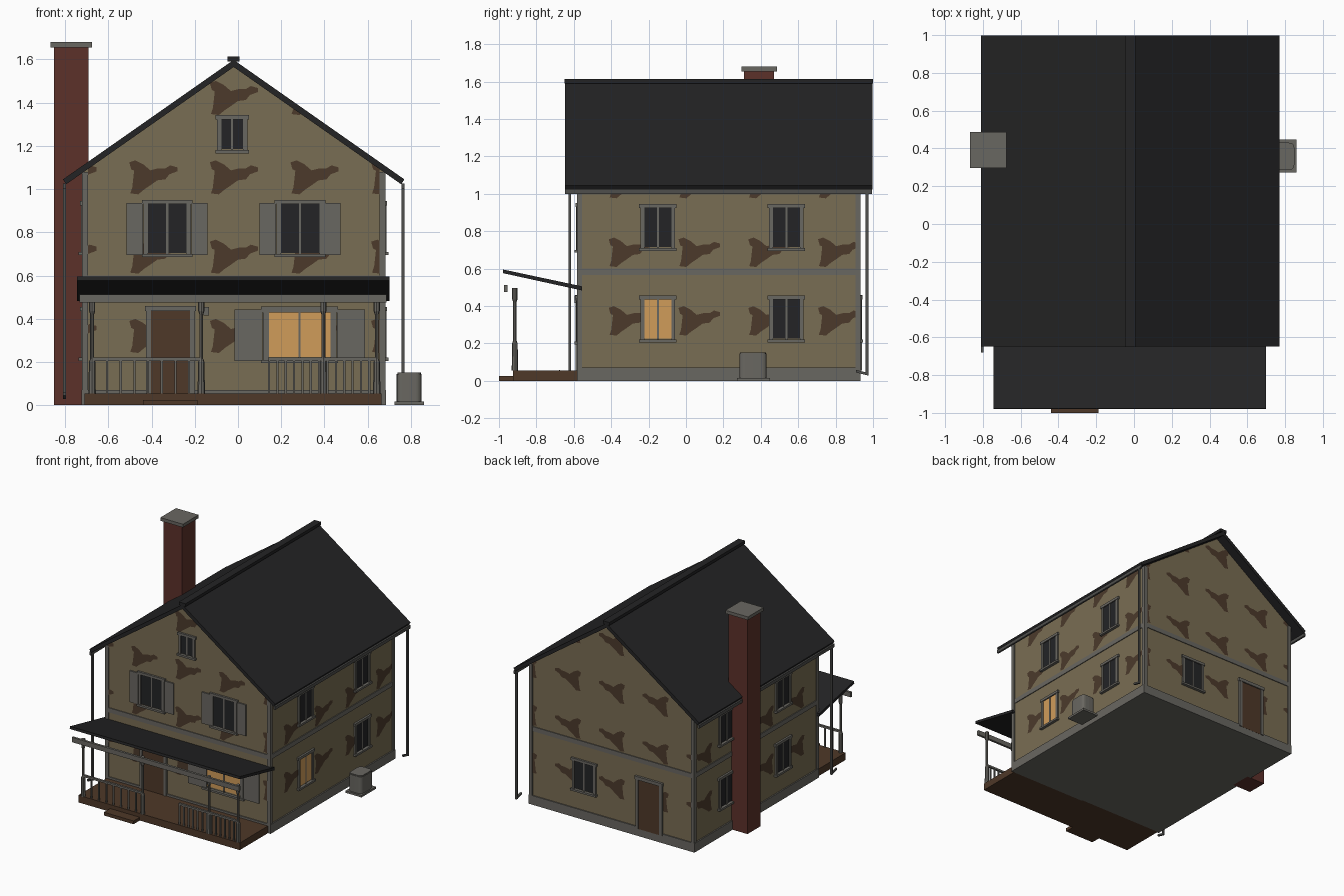
import bpy, bmesh, math
from mathutils import Vector

if "Cube" in bpy.data.objects:
    bpy.data.objects.remove(bpy.data.objects["Cube"])

def mat(name, r, g, b):
    m = bpy.data.materials.new(name)
    lin = [((c / 255 + 0.055) / 1.055) ** 2.4 for c in (r, g, b)]
    m.diffuse_color = (*lin, 1)
    m.use_nodes = True
    m.node_tree.nodes["Principled BSDF"].inputs["Base Color"].default_value = m.diffuse_color
    return m

TAN = mat("tan siding", 121, 109, 83)
BLOTCH = mat("brown blotch", 76, 58, 43)
ROOF = mat("charcoal roof", 36, 36, 37)
TRIM = mat("grey trim", 105, 103, 97)
BRICK = mat("red brick", 92, 49, 42)
WOOD = mat("brown wood", 78, 56, 40)
GLASS = mat("dark glass", 35, 36, 38)
AMBER = mat("lit amber glass", 208, 156, 90)
PIPE = mat("gutter grey", 78, 78, 76)

CX, HW = -0.02, 0.695            # house centre line and half width
YF, YB = -0.575, 0.925           # front and back wall planes

def finish(name, bm, m):
    me = bpy.data.meshes.new(name)
    bm.to_mesh(me)
    bm.free()
    me.materials.append(m)
    ob = bpy.data.objects.new(name, me)
    bpy.context.collection.objects.link(ob)
    return ob

def boxes(name, m, *exts):
    """One object made of axis-aligned boxes (x0, x1, y0, y1, z0, z1)."""
    bm = bmesh.new()
    for e in exts:
        vs = bmesh.ops.create_cube(bm, size=1)["verts"]
        for v in vs:
            v.co = Vector([(e[2 * i] + e[2 * i + 1]) / 2 + v.co[i] * abs(e[2 * i + 1] - e[2 * i])
                           for i in range(3)])
    return finish(name, bm, m)

def prism(name, m, pts, a, b, axis):
    """Extrude a 2D profile from a to b along an axis."""
    put = {"x": lambda p, t: (t, p[0], p[1]), "y": lambda p, t: (p[0], t, p[1]),
           "z": lambda p, t: (p[0], p[1], t)}[axis]
    bm = bmesh.new()
    lo, hi = [[bm.verts.new(put(p, t)) for p in pts] for t in (a, b)]
    bm.faces.new(lo)
    bm.faces.new(hi)
    for i in range(len(pts)):
        j = (i + 1) % len(pts)
        bm.faces.new((lo[i], lo[j], hi[j], hi[i]))
    bmesh.ops.recalc_face_normals(bm, faces=bm.faces)
    return finish(name, bm, m)

def on_wall(side, u0, u1, d0, d1, z0, z1):
    """Box extents from wall coordinates: along, outward, up."""
    if side == "front":
        return (u0, u1, YF - d1, YF - d0, z0, z1)
    if side == "back":
        return (u0, u1, YB + d0, YB + d1, z0, z1)
    if side == "right":
        return (CX + HW + d0, CX + HW + d1, u0, u1, z0, z1)
    return (CX - HW - d1, CX - HW - d0, u0, u1, z0, z1)

# House body and foundation
SLOPE, APEX = 0.70, 1.565
eave = APEX - SLOPE * HW
prism("house_walls", TAN, [(CX - HW, 0.03), (CX + HW, 0.03), (CX + HW, eave),
                           (CX, APEX), (CX - HW, eave)], YF, YB, "y")
boxes("foundation", TRIM, (-0.725, 0.685, -0.583, 0.933, 0, 0.07))

# Corner boards and the band between storeys
corners = []
for sx in (-1, 1):
    for y0, y1 in ((YF - 0.008, YF + 0.02), (YB - 0.02, YB + 0.008)):
        x = CX + sx * HW
        corners.append((x - sx * 0.02, x + sx * 0.008, y0, y1, 0.07, eave))
boxes("corner_boards", TRIM, *corners)
boxes("storey_band", TRIM, (-0.721, 0.681, YF - 0.006, YB + 0.006, 0.565, 0.6))

# Brown blotches repeating over every wall
BLOB = [(-24, 14), (-18, 16), (-10, 12), (-3, 6), (5, 8), (12, 8), (17, 11), (24, 9), (24, 5),
        (16, 2), (12, -3), (4, -4), (-3, -9), (-9, -13), (-15, -18), (-23, -17), (-21, -11),
        (-14, -6), (-11, -1), (-15, 4), (-22, 7)]

def blotches(side):
    gable = side in ("front", "back")
    u0, u1 = (CX - HW, CX + HW) if gable else (YF, YB)
    first = -0.765 if gable else -0.675
    bm = bmesh.new()
    for i in range(6):
        for k in range(4):
            cu, cz = first + 0.373 * i, 0.325 + 0.367 * k
            bm.faces.new([bm.verts.new((cu + p / 216, 0, cz + q / 216)) for p, q in BLOB])
    bmesh.ops.triangulate(bm, faces=bm.faces)
    cuts = [((u0 + 0.02, 0, 0), (-1, 0, 0)), ((u1 - 0.02, 0, 0), (1, 0, 0))]
    if gable:
        cuts += [((CX, 0, APEX), (s * SLOPE, 0, 1)) for s in (-1, 1)]
    else:
        cuts.append(((0, 0, eave), (0, 0, 1)))
    for co, no in cuts:
        bmesh.ops.bisect_plane(bm, geom=bm.verts[:] + bm.edges[:] + bm.faces[:],
                               plane_co=co, plane_no=no, clear_outer=True)
    for v in bm.verts:
        e = on_wall(side, v.co.x, v.co.x, 0.003, 0.003, v.co.z, v.co.z)
        v.co = (e[0], e[2], e[4])
    out = Vector({"front": (0, -1, 0), "back": (0, 1, 0), "right": (1, 0, 0), "left": (-1, 0, 0)}[side])
    for f in bm.faces:
        f.normal_update()
        if f.normal.dot(out) < 0:
            f.normal_flip()
    finish(side + "_wall_blotches", bm, BLOTCH)

for s in ("front", "back", "left", "right"):
    blotches(s)

# Windows: pane, surround, header, sill and mullions
def window(name, side, u0, u1, z0, z1, pane=GLASS, shutter=0, t=0.02):
    W = lambda *a: on_wall(side, *a)
    boxes(name + "_pane", pane, W(u0 + t, u1 - t, 0, 0.006, z0 + t, z1 - t))
    c = (u0 + u1) / 2
    boxes(name + "_frame", TRIM,
          W(u0, u0 + t, 0, 0.012, z0, z1), W(u1 - t, u1, 0, 0.012, z0, z1),
          W(u0 - 0.008, u1 + 0.008, 0, 0.015, z1 - t, z1),
          W(u0 - 0.008, u1 + 0.008, 0, 0.022, z0, z0 + 0.015),
          W(c - 0.005, c + 0.005, 0, 0.009, z0, z1))
    if shutter:
        boxes(name + "_shutters", TRIM,
              W(u0 - shutter, u0 - 0.002, 0, 0.01, z0 + 0.01, z1 - 0.015),
              W(u1 + 0.002, u1 + shutter, 0, 0.01, z0 + 0.01, z1 - 0.015))

window("upper_left_window", "front", -0.437, -0.218, 0.685, 0.95, shutter=0.078)
window("upper_right_window", "front", 0.178, 0.397, 0.685, 0.95, shutter=0.078)
window("attic_window", "front", -0.097, 0.043, 1.165, 1.342)
window("porch_window", "front", 0.115, 0.455, 0.195, 0.457, AMBER, 0.132, 0.028)
window("back_window", "back", 0.115, 0.315, 0.205, 0.455)
for side in ("left", "right"):
    for tag, u in (("front", -0.15), ("back", 0.537)):
        for floor, z in (("lower", 0.205), ("upper", 0.695)):
            lit = (side, tag, floor) == ("right", "front", "lower")
            window(f"{side}_{floor}_{tag}_window", side, u - 0.092, u + 0.092, z, z + 0.25,
                   AMBER if lit else GLASS)

# Doors with surrounds, and the porch lamp
for side, c in (("front", -0.312), ("back", -0.34)):
    D = lambda *a: on_wall(side, *a)
    boxes(side + "_door", WOOD, D(c - 0.09, c + 0.09, 0, 0.009, 0.055, 0.44))
    boxes(side + "_door_frame", TRIM, D(c - 0.113, c - 0.09, 0, 0.015, 0.055, 0.445),
          D(c + 0.09, c + 0.113, 0, 0.015, 0.055, 0.445),
          D(c - 0.118, c + 0.118, 0, 0.018, 0.435, 0.46))
boxes("porch_lamp", TRIM, on_wall("front", -0.16, -0.135, 0, 0.02, 0.415, 0.455))

# Main roof: two slabs, ridge cap, gutters and downspouts
for s, tag in ((-1, "left"), (1, "right")):
    top = APEX + 0.033
    prism(tag + "_roof", ROOF, [(CX, APEX), (CX, top), (CX + s * 0.79, top - SLOPE * 0.79),
                                (CX + s * 0.775, APEX - SLOPE * 0.775)], -0.648, 0.997, "y")
    x = CX + s * 0.783
    boxes(tag + "_gutter", PIPE, (x - 0.007, x + 0.007, -0.648, 0.995, 1.0, 1.025))
    y = -0.622 if s < 0 else 0.968
    boxes(tag + "_downspout", PIPE, (x - 0.007, x + 0.007, y - 0.007, y + 0.007, 0.03, 1.02))
    prism(tag + "_downspout_spout", PIPE, [(y + 0.007, 0.028), (y + 0.007, 0.042),
                                           (y - 0.058, 0.058), (y - 0.058, 0.044)],
          x - 0.007, x + 0.007, "x")
boxes("ridge_cap", ROOF, (CX - 0.028, CX + 0.028, -0.65, 0.999, 1.59, 1.613))

# Chimney
boxes("chimney", BRICK, (-0.852, -0.692, 0.31, 0.47, 0, 1.66))
boxes("chimney_cap", TRIM, (-0.868, -0.676, 0.297, 0.487, 1.655, 1.68))

# Porch deck, step, roof and beam
boxes("porch_deck", WOOD, (-0.71, 0.663, -0.925, -0.575, 0, 0.055))
boxes("porch_step", WOOD, (-0.44, -0.188, -1.0, -0.925, 0, 0.025))
prism("porch_roof", ROOF, [(-0.977, 0.595), (-0.555, 0.505), (-0.555, 0.483), (-0.98, 0.576)],
      -0.745, 0.7, "x")
boxes("porch_beam", TRIM, (-0.733, 0.688, -0.972, -0.954, 0.475, 0.512))

# Turned porch posts
POST = [(0.055, 0.017), (0.2, 0.015), (0.215, 0.009), (0.42, 0.009), (0.435, 0.014), (0.495, 0.014)]
for n, px in enumerate((-0.675, -0.17, 0.395, 0.642)):
    bm = bmesh.new()
    rings = [[bm.verts.new((px + r * math.cos(a * math.pi / 4), -0.915 + r * math.sin(a * math.pi / 4), z))
              for a in range(8)] for z, r in POST]
    for lo, hi in zip(rings, rings[1:]):
        for i in range(8):
            bm.faces.new((lo[i], lo[(i + 1) % 8], hi[(i + 1) % 8], hi[i]))
    bm.faces.new(rings[-1])
    bm.faces.new(rings[0][::-1])
    finish(f"porch_post_{n + 1}", bm, TRIM)

# Railings with balusters
for tag, x0, x1, count in (("left", -0.675, -0.17, 8), ("right", 0.14, 0.642, 13)):
    bars = [(x0, x1, -0.923, -0.907, 0.205, 0.22)]
    for i in range(count):
        x = x0 + (x1 - x0) * (i + 0.1) / count
        bars.append((x - 0.005, x + 0.005, -0.92, -0.91, 0.055, 0.206))
    boxes(tag + "_railing", TRIM, *bars)

# Rounded outdoor unit on its pad
def rounded(rx, ry):
    out = []
    for i in range(24):
        c, s = math.cos(i * math.pi / 12), math.sin(i * math.pi / 12)
        out.append((0.792 + rx * math.copysign(abs(c) ** 0.4, c),
                    0.358 + ry * math.copysign(abs(s) ** 0.4, s)))
    return out

boxes("unit_pad", TRIM, (0.725, 0.86, 0.272, 0.448, 0, 0.016))
prism("outdoor_unit", TRIM, rounded(0.058, 0.073), 0.016, 0.145, "z")
prism("outdoor_unit_lid", TRIM, rounded(0.054, 0.069), 0.145, 0.152, "z")
